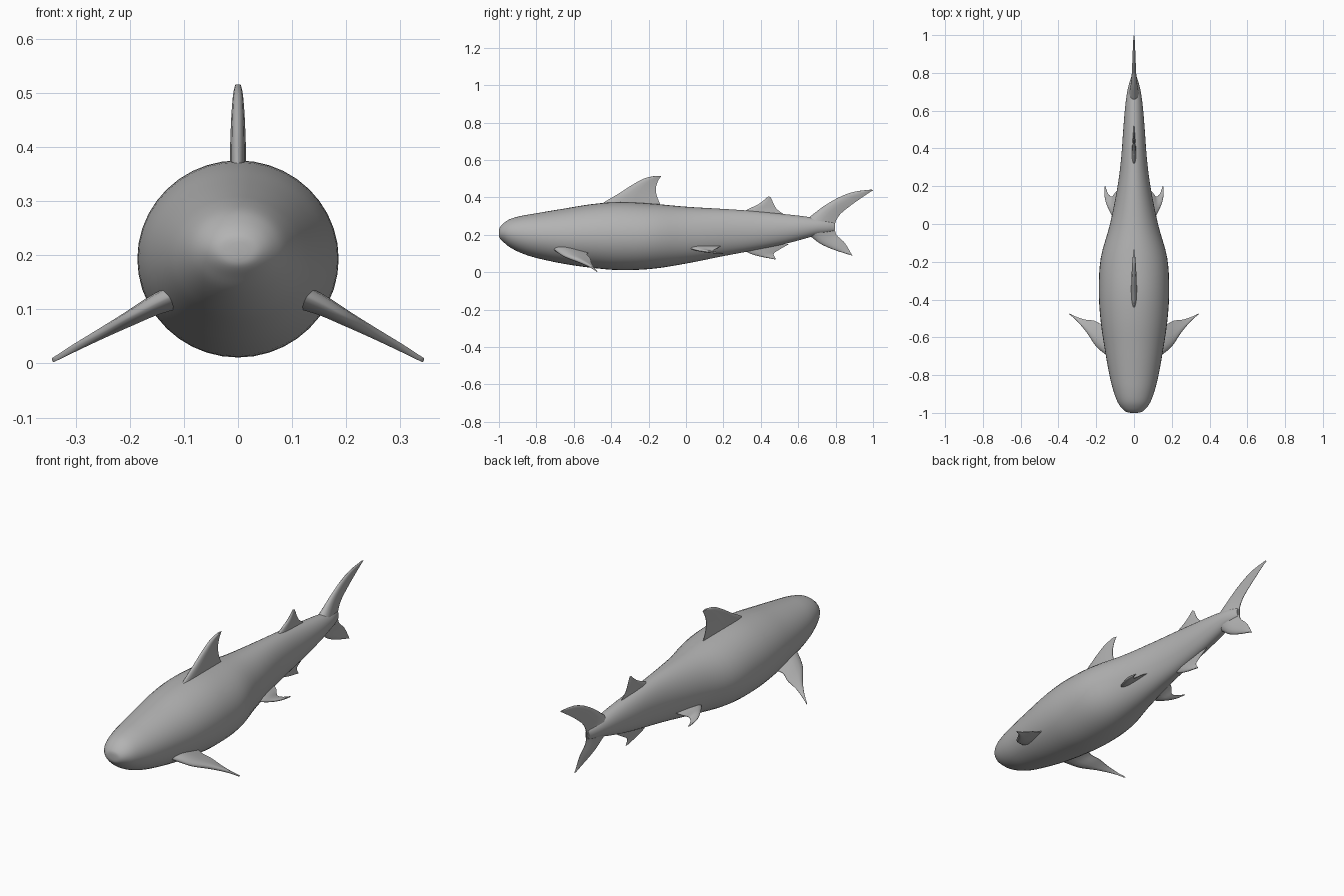
import bpy, bmesh, math
from mathutils import Vector

skin = bpy.data.materials.new("shark grey")
skin.diffuse_color = (0.45, 0.45, 0.45, 1)


def smooth_rows(rows, n):
    """Catmull-Rom interpolation of station rows."""
    out = []
    for i in range(len(rows) - 1):
        p = [rows[max(0, min(len(rows) - 1, i + k))] for k in (-1, 0, 1, 2)]
        for s in range(n):
            t = s / n
            out.append([0.5 * (2 * b + (c - a) * t + (2 * a - 5 * b + 4 * c - d) * t * t
                               + (3 * b - a - 3 * c + d) * t ** 3)
                        for a, b, c, d in zip(*p)])
    return out + [list(rows[-1])]


def loft(name, rings, mirror=False):
    """Skin closed rings of equal length and cap both ends."""
    bm = bmesh.new()
    loops = [[bm.verts.new(v) for v in r] for r in rings]
    n = len(loops[0])
    for a, b in zip(loops, loops[1:]):
        for i in range(n):
            j = (i + 1) % n
            bm.faces.new((a[i], a[j], b[j], b[i]))
    bm.faces.new(loops[0])
    bm.faces.new(loops[-1])
    bmesh.ops.recalc_face_normals(bm, faces=bm.faces)
    me = bpy.data.meshes.new(name)
    bm.to_mesh(me)
    bm.free()
    me.materials.append(skin)
    ob = bpy.data.objects.new(name, me)
    bpy.context.collection.objects.link(ob)
    bpy.ops.object.select_all(action='DESELECT')
    ob.select_set(True)
    bpy.context.view_layer.objects.active = ob
    bpy.ops.object.shade_smooth_by_angle(angle=math.radians(50))
    if mirror:
        ob.modifiers.new("mirror", 'MIRROR').use_clip = False
    return ob


FOIL = [(0, 0.12), (0.04, 0.5), (0.12, 0.8), (0.28, 1), (0.5, 0.85), (0.75, 0.5), (1, 0.08)]


def fin(name, stations, normal, mirror=False):
    """Stations: leading point xyz, trailing point xyz, half thickness."""
    normal = Vector(normal).normalized()
    rings = []
    for r in smooth_rows(stations, 5):
        a, b, th = Vector(r[:3]), Vector(r[3:6]), r[6]
        up = [a.lerp(b, t) + normal * th * h for t, h in FOIL]
        low = [a.lerp(b, t) - normal * th * h for t, h in FOIL]
        rings.append(up + low[::-1])
    loft(name, rings, mirror)


def flat_fin(name, rows):
    """Upright fin in the middle plane: rows of lead y, z, trail y, z, thickness."""
    fin(name, [(0, a, b, 0, c, d, t) for a, b, c, d, t in rows], (1, 0, 0))


# Body: y, top z, bottom z, half width
body = [(-1.0, .225, .195, .015), (-.995, .24, .18, .04), (-.975, .262, .16, .065),
        (-.94, .284, .132, .088), (-.88, .301, .102, .11), (-.8, .315, .076, .13),
        (-.65, .34, .044, .157), (-.5, .364, .023, .178), (-.35, .375, .011, .186),
        (-.18, .366, .018, .176), (0, .35, .046, .127), (.2, .338, .086, .087),
        (.35, .328, .114, .068), (.5, .313, .144, .057), (.62, .3, .175, .047),
        (.7, .288, .198, .036), (.75, .278, .208, .024), (.79, .265, .22, .01)]
SEG = 40
rings = []
for y, top, bot, w in smooth_rows(body, 4):
    c, h = (top + bot) / 2, (top - bot) / 2
    rings.append([(w * math.cos(2 * math.pi * k / SEG), y, c + h * math.sin(2 * math.pi * k / SEG))
                  for k in range(SEG)])
loft("body", rings)

# Upright fins
flat_fin("dorsal_fin", [(-.48, .345, -.13, .345, .016), (-.425, .382, -.143, .375, .015),
                        (-.36, .42, -.158, .415, .014), (-.29, .465, -.16, .455, .012),
                        (-.225, .5, -.148, .49, .009), (-.165, .515, -.132, .514, .005)])
flat_fin("second_dorsal_fin", [(.28, .31, .53, .305, .013), (.335, .338, .488, .335, .01),
                               (.39, .365, .47, .362, .008), (.425, .392, .46, .385, .005),
                               (.44, .406, .453, .4, .003)])
flat_fin("anal_fin", [(.29, .135, .55, .15, .013), (.335, .103, .495, .118, .01),
                      (.39, .085, .47, .1, .007), (.445, .074, .472, .085, .005),
                      (.475, .068, .482, .07, .003)])
flat_fin("tail_upper_lobe", [(.63, .27, .795, .235, .03), (.68, .31, .8, .27, .021),
                             (.74, .355, .825, .31, .014), (.82, .401, .875, .352, .01),
                             (.9, .43, .935, .395, .007), (.993, .442, 1.0, .438, .003)])
flat_fin("tail_lower_lobe", [(.63, .215, .797, .25, .03), (.67, .188, .797, .22, .02),
                             (.72, .151, .81, .193, .013), (.79, .12, .85, .155, .008),
                             (.88, .091, .89, .087, .004)])

# Paired side fins
fin("pectoral_fin", [(.1, -.72, .135, .1, -.5, .115, .025),
                     (.15, -.69, .112, .165, -.53, .096, .019),
                     (.2, -.648, .085, .21, -.512, .073, .014),
                     (.25, -.575, .057, .26, -.506, .05, .01),
                     (.3, -.515, .03, .303, -.492, .027, .007),
                     (.342, -.478, .006, .343, -.474, .005, .004)],
    (.42, .05, .9), mirror=True)
fin("pelvic_fin", [(.05, -.01, .14, .05, .2, .15, .014),
                   (.1, .02, .128, .095, .17, .13, .011),
                   (.13, .07, .115, .118, .145, .115, .008),
                   (.153, .13, .107, .138, .162, .107, .006),
                   (.157, .196, .1, .152, .2, .1, .003)],
    (.4, 0, .9), mirror=True)
